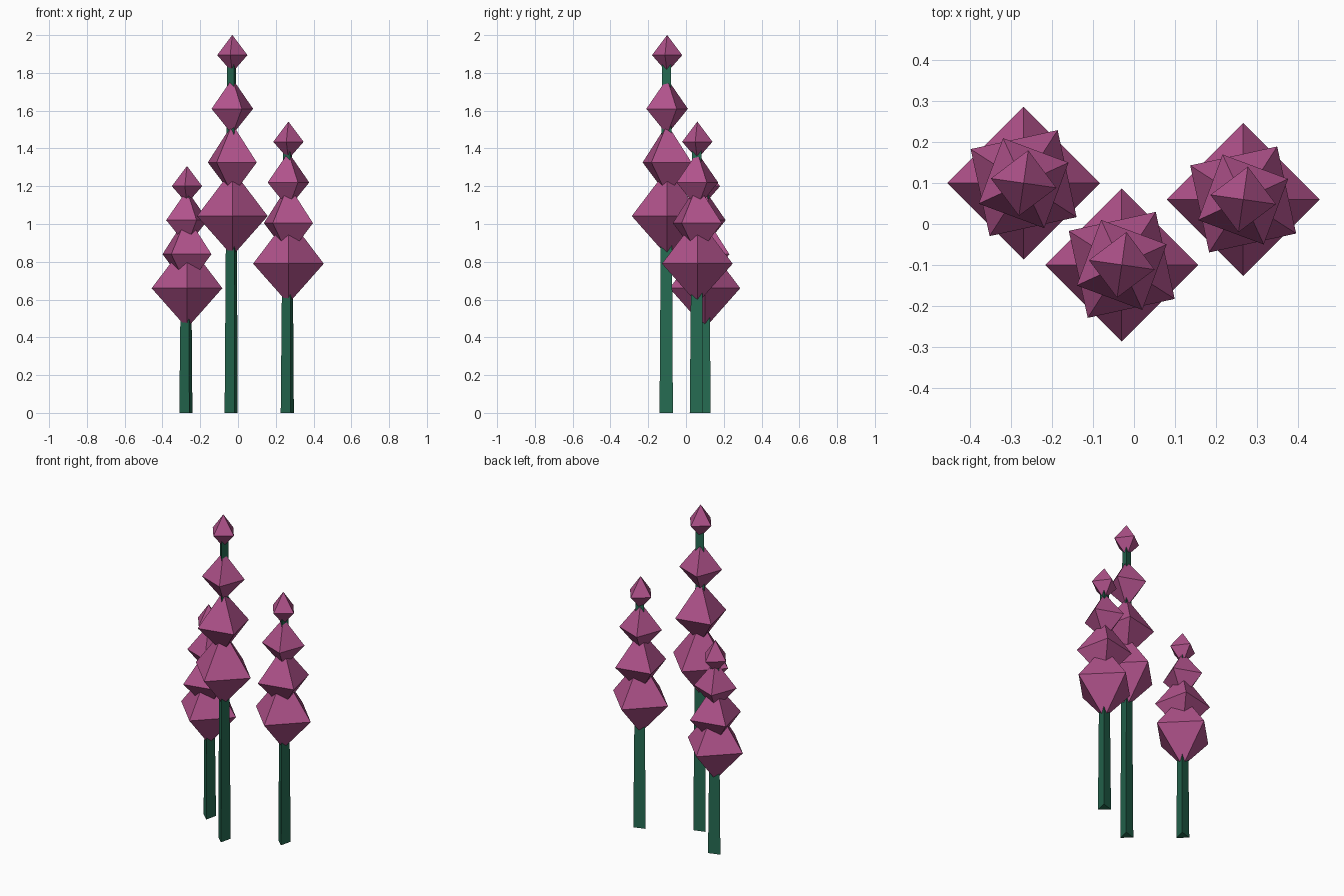
import bpy, bmesh, math

if "Cube" in bpy.data.objects:
    bpy.data.objects.remove(bpy.data.objects["Cube"])


def flat_material(name, rgb):
    m = bpy.data.materials.new(name)
    m.diffuse_color = (*rgb, 1.0)
    m.use_nodes = True
    m.node_tree.nodes["Principled BSDF"].inputs["Base Color"].default_value = m.diffuse_color
    return m


PINK = flat_material("blossom pink", (0.44, 0.085, 0.26))
GREEN = flat_material("stem green", (0.019, 0.145, 0.083))


def ring(bm, centre, z, radius, sides, angle):
    return [bm.verts.new((centre[0] + radius * math.cos(angle + math.tau * i / sides),
                          centre[1] + radius * math.sin(angle + math.tau * i / sides), z))
            for i in range(sides)]


def finish(bm, name, material):
    bmesh.ops.recalc_face_normals(bm, faces=bm.faces)
    mesh = bpy.data.meshes.new(name)
    bm.to_mesh(mesh)
    bm.free()
    mesh.materials.append(material)
    bpy.context.collection.objects.link(bpy.data.objects.new(name, mesh))


def stem(name, centre, height):
    # Tapered three-sided prism
    bm = bmesh.new()
    angle = math.radians(47)
    low = ring(bm, centre, 0, 0.042, 3, angle)
    high = ring(bm, centre, height, 0.028, 3, angle)
    for i in range(3):
        j = (i + 1) % 3
        bm.faces.new((low[i], low[j], high[j], high[i]))
    bm.faces.new(low[::-1])
    bm.faces.new(high)
    finish(bm, name, GREEN)


def blossom(name, centre, z, radius, angle):
    # Four-sided double pyramid, taller above than below
    bm = bmesh.new()
    middle = ring(bm, centre, z, radius, 4, angle)
    for tip_z in (z + 1.32 * radius, z - 1.13 * radius):
        tip = bm.verts.new((centre[0], centre[1], tip_z))
        for i in range(4):
            bm.faces.new((middle[i], middle[(i + 1) % 4], tip))
    finish(bm, name, PINK)


# Each flower spike: label, centre, lowest blossom height, blossom spacing
SPIKES = [
    ("left", (-0.27, 0.10), 0.66, 0.18),
    ("middle", (-0.03, -0.10), 1.042, 0.284),
    ("right", (0.267, 0.06), 0.79, 0.215),
]
RADII = (0.187, 0.154, 0.121, 0.081)

for label, centre, base, step in SPIKES:
    stem(f"{label}_stem", centre, base + 3 * step)
    # Blossoms shrink upwards, each turned one radian from the last
    for i, radius in enumerate(RADII):
        blossom(f"{label}_blossom_{i + 1}", centre, base + i * step, radius, float(i))
